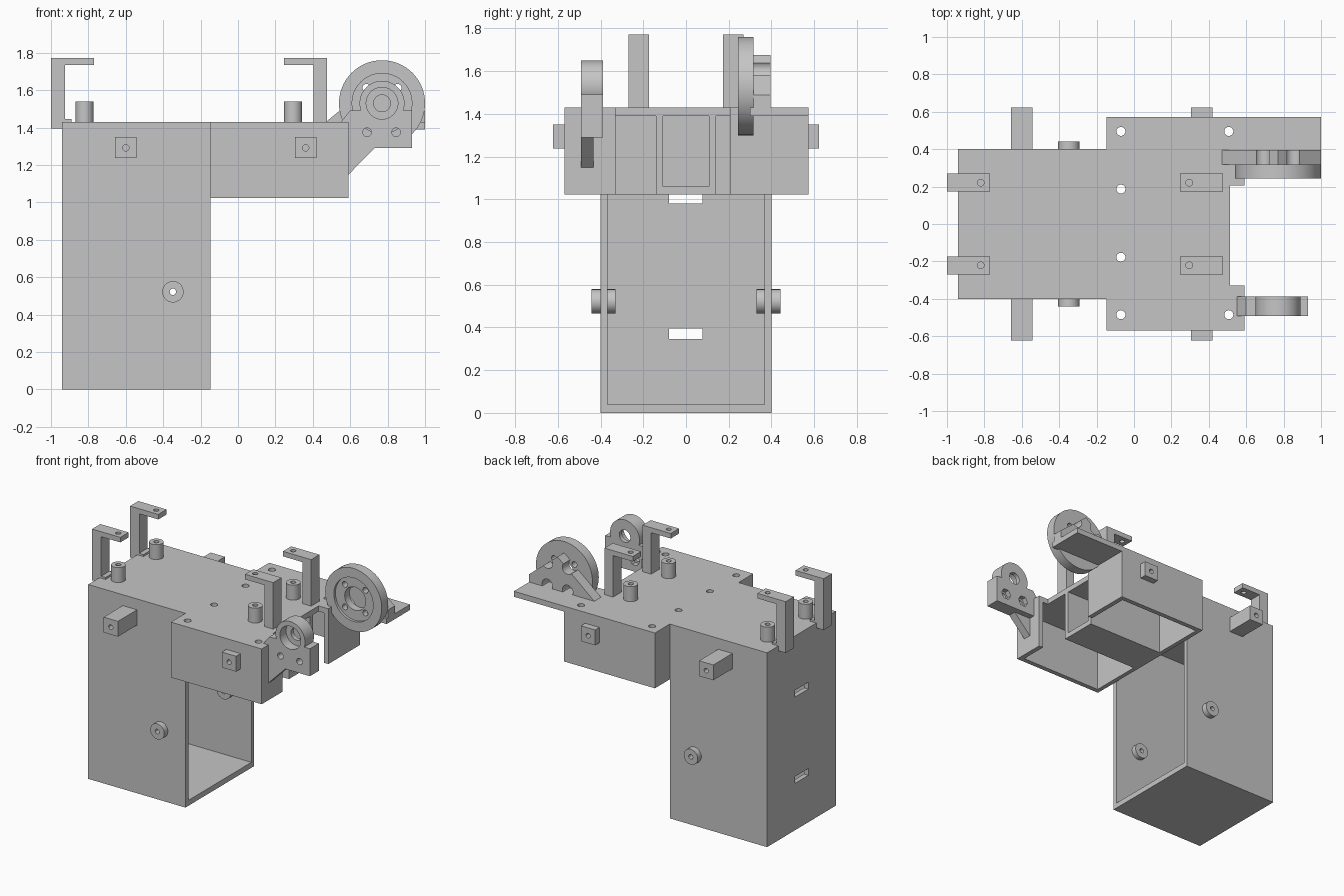
import bpy, bmesh, math
from mathutils import Vector

if "Cube" in bpy.data.objects:
    bpy.data.objects.remove(bpy.data.objects["Cube"], do_unlink=True)

GREY = (0.56, 0.56, 0.56, 1)
grey = bpy.data.materials.new("plain grey")
grey.use_nodes = True
grey.diffuse_color = GREY
grey.node_tree.nodes["Principled BSDF"].inputs["Base Color"].default_value = GREY


def prism(points, axis, lo, hi):
    """Extrude a closed 2D profile along an axis (profile uses the other two axes in order)."""
    def place(p, d):
        v = list(p)
        v.insert("xyz".index(axis), d)
        return Vector(v)
    bm = bmesh.new()
    bottom = [bm.verts.new(place(p, lo)) for p in points]
    face = bm.faces.new(bottom)
    new = bmesh.ops.extrude_face_region(bm, geom=[face])["geom"]
    verts = [g for g in new if isinstance(g, bmesh.types.BMVert)]
    bmesh.ops.translate(bm, verts=verts, vec=place((0, 0), hi - lo))
    bmesh.ops.recalc_face_normals(bm, faces=bm.faces)
    mesh = bpy.data.meshes.new("solid")
    bm.to_mesh(mesh)
    bm.free()
    obj = bpy.data.objects.new("solid", mesh)
    bpy.context.scene.collection.objects.link(obj)
    return obj


def box(x0, x1, y0, y1, z0, z1):
    return prism([(x0, y0), (x1, y0), (x1, y1), (x0, y1)], "z", z0, z1)


def rod(a, b, radius, axis, lo, hi, sides=32):
    turn = [2 * math.pi * i / sides for i in range(sides)]
    return prism([(a + radius * math.cos(t), b + radius * math.sin(t)) for t in turn], axis, lo, hi)


def part(name, solids, cuts=()):
    """Fuse the solids, then cut the holes, into one named part."""
    base = solids[0]
    base.name = base.data.name = name
    jobs = [(s, "UNION") for s in solids[1:]] + [(c, "DIFFERENCE") for c in cuts]
    bpy.ops.object.select_all(action="DESELECT")
    bpy.context.view_layer.objects.active = base
    base.select_set(True)
    for tool, operation in jobs:
        mod = base.modifiers.new("shape", "BOOLEAN")
        mod.operation, mod.solver, mod.object = operation, "EXACT", tool
        bpy.ops.object.modifier_apply(modifier=mod.name)
        bpy.data.objects.remove(tool, do_unlink=True)
    base.data.materials.clear()
    base.data.materials.append(grey)
    bpy.ops.object.shade_smooth_by_angle(angle=math.radians(30))


# Housing: tall tower, wide head and the shelf under the wheel
TOP, CEIL, HEAD = 1.43, 1.39, 1.023
FRONT, STEP, END = -0.148, 0.513, 0.592
solids = [
    box(-0.94, FRONT, -0.4, 0.4, 0, TOP),
    box(FRONT, END, -0.57, 0.573, HEAD, TOP),
    box(0.5, 1.0, 0.3, 0.573, CEIL, TOP),
]
cuts = [
    box(-0.905, FRONT + 0.001, -0.367, 0.367, 0.04, CEIL),   # tower cavity
    box(STEP, 0.7, -0.33, 0.205, 0.9, 1.6),                  # notch in the head
    box(-0.115, 0.557, -0.535, -0.14, 0.9, CEIL),            # open bays beside the duct
    box(-0.115, 0.557, 0.14, 0.538, 0.9, CEIL),
    box(-0.16, 0.6, -0.107, 0.107, 1.06, CEIL),              # cable duct
]
cuts += [box(-1, -0.85, -0.079, 0.077, z, z + 0.05) for z in (0.345, 0.98)]
cuts += [rod(x, y, 0.024, "z", 1.3, 1.5)
         for x, y in ((-0.07, 0.495), (-0.07, 0.187), (-0.07, -0.178),
                      (-0.07, -0.485), (0.507, 0.495), (0.507, -0.485))]
cuts += [rod(-0.348, 0.522, 0.017, "y", -0.5, 0.5)]
part("housing", solids, cuts)

for side, label in ((1, "back"), (-1, "front")):
    # Round bosses through the tower walls
    lo, hi = sorted((side * 0.33, side * 0.442))
    part(f"{label}_pivot_boss", [rod(-0.348, 0.522, 0.057, "y", lo, hi)],
         [rod(-0.348, 0.522, 0.017, "y", lo - 0.1, hi + 0.1)])

    # Square pegs on the sides
    for x, inner, spot in ((-0.6, 0.39, "tower"), (0.362, 0.56, "head")):
        tip = side * 0.622
        lo, hi = sorted((side * inner, tip))
        part(f"{label}_{spot}_peg", [box(x - 0.058, x + 0.058, lo, hi, 1.237, 1.35)],
             [rod(x, 1.292, 0.017, "y", tip - 0.05, tip + 0.05)])

    # Standoffs and hooked posts on the deck
    y = side * 0.221
    for x, spot in ((-0.82, "left"), (0.295, "right")):
        part(f"{label}_{spot}_standoff", [rod(x, y, 0.048, "z", TOP, 1.54)],
             [rod(x, y, 0.018, "z", 1.45, 1.6)])
    y0, y1 = y - 0.048, y + 0.048
    part(f"{label}_left_post",
         [prism([(-1, 1.395), (-0.94, 1.395), (-0.94, TOP), (-0.89, TOP), (-0.89, 1.445),
                 (-0.925, 1.445), (-0.925, 1.735), (-0.77, 1.735), (-0.77, 1.772),
                 (-1, 1.772)], "y", y0, y1)],
         [rod(-0.82, y, 0.018, "z", 1.7, 1.8)])
    part(f"{label}_right_post",
         [prism([(0.475, TOP), (0.475, 1.772), (0.245, 1.772), (0.245, 1.735),
                 (0.405, 1.735), (0.405, TOP)], "y", y0, y1)],
         [rod(0.295, y, 0.018, "z", 1.7, 1.8)])

# Wheel with a shallow recess, open centre and four bolt holes
CX, CZ = 0.77, 1.53
bolts = [(CX + a * 0.083, CZ + b * 0.083) for a in (-1, 1) for b in (-1, 1)]
part("wheel", [rod(CX, CZ, 0.23, "y", 0.243, 0.317, 64)],
     [rod(CX, CZ, 0.16, "y", 0.2, 0.262, 48), rod(CX, CZ, 0.085, "y", 0.2, 0.4)]
     + [rod(x, z, 0.021, "y", 0.2, 0.4, 20) for x, z in bolts])

# Triangular brace behind the wheel, relieved around the bolts
part("wheel_brace",
     [prism([(0.47, TOP), (CX, 1.677), (1, 1.488), (1, TOP)], "y", 0.317, 0.395)],
     [rod(x, z, 0.043, "y", 0.3, 0.5) for x, z in bolts])

# Bearing bracket facing the wheel
Y0, Y1 = -0.492, -0.388
bracket_cuts = [rod(CX, CZ, 0.085, "y", -0.6, -0.42), rod(CX, CZ, 0.045, "y", -0.6, -0.3)]
for x in (0.69, 0.845):
    bracket_cuts += [rod(x, 1.375, 0.023, "y", -0.6, -0.3, 20),
                     rod(x, 1.375, 0.042, "y", -0.425, -0.3, 6)]
part("bearing_bracket",
     [prism([(0.55, TOP), (END, TOP), (END, 1.29), (0.93, 1.29), (0.93, 1.492),
             (0.6, 1.492)], "y", Y0, Y1),
      rod(CX, CZ, 0.12, "y", Y0, Y1, 48)], bracket_cuts)
part("bracket_gusset",
     [prism([(END, 1.15), (0.73, 1.29), (END, 1.29)], "y", Y0, -0.432)])
